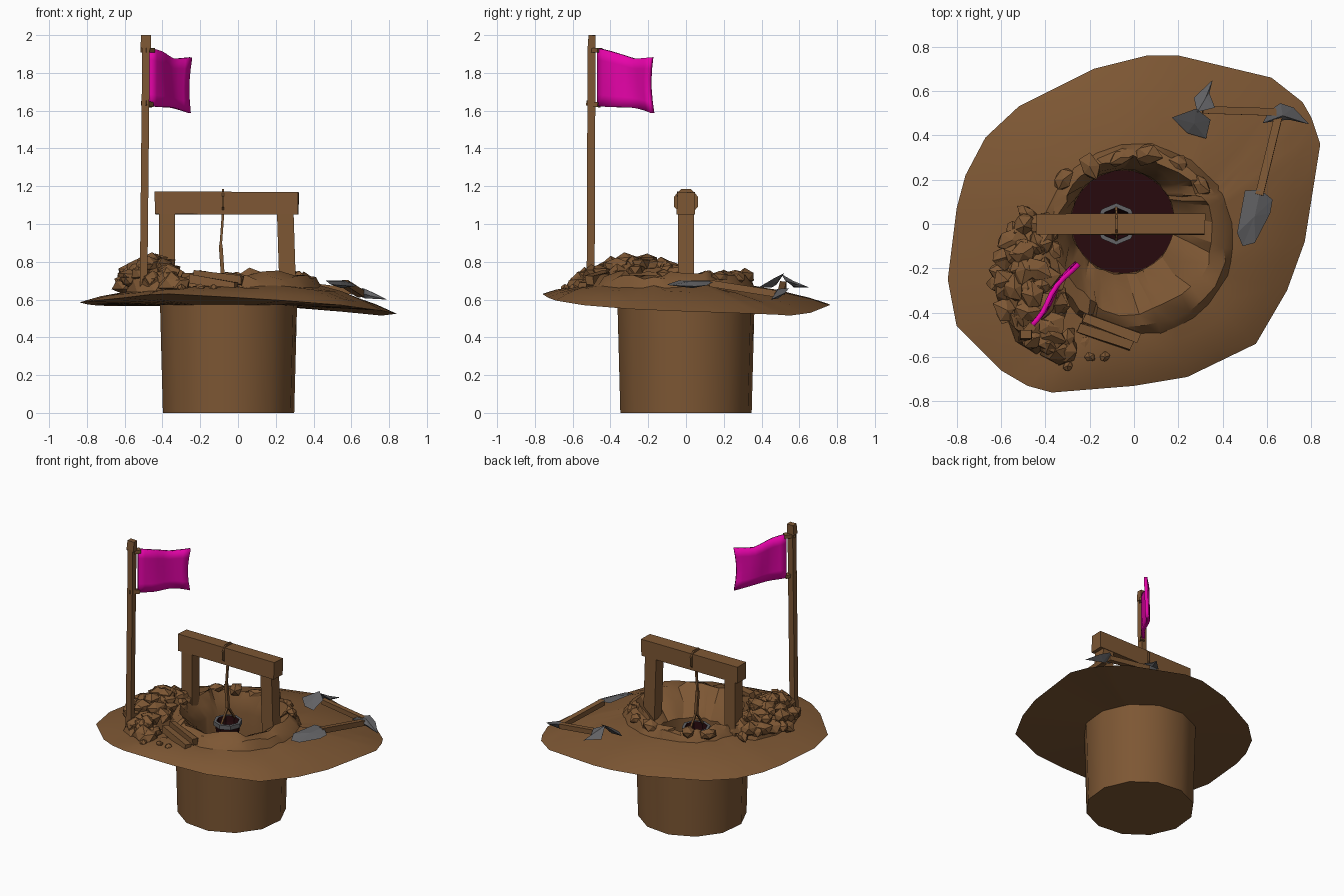
import bpy, bmesh, math, random
from mathutils import Vector, Matrix

if "Cube" in bpy.data.objects:
    bpy.data.objects.remove(bpy.data.objects["Cube"])

random.seed(4)
J = lambda a: random.uniform(-a, a)


def material(name, rgb):
    m = bpy.data.materials.new(name)
    m.diffuse_color = (*rgb, 1)
    m.use_nodes = True
    m.node_tree.nodes["Principled BSDF"].inputs["Base Color"].default_value = m.diffuse_color
    return m


BROWN = material("earth_brown", (0.205, 0.095, 0.034))
DARK = material("hole_dark", (0.02, 0.003, 0.004))
GREY = material("iron_grey", (0.125, 0.125, 0.132))
PINK = material("flag_magenta", (0.84, 0.001, 0.42))


def finish(name, bm, *mats, smooth=None):
    bmesh.ops.recalc_face_normals(bm, faces=bm.faces)
    me = bpy.data.meshes.new(name)
    bm.to_mesh(me)
    bm.free()
    ob = bpy.data.objects.new(name, me)
    bpy.context.collection.objects.link(ob)
    for m in mats:
        me.materials.append(m)
    if smooth:
        bpy.ops.object.select_all(action='DESELECT')
        ob.select_set(True)
        bpy.context.view_layer.objects.active = ob
        bpy.ops.object.shade_smooth_by_angle(angle=math.radians(smooth))
    return ob


def bar(name, a, b, w, d, mat=BROWN, taper=1.0, jit=0.0, sides=4):
    """Beam (or many-sided rod) from point a to point b."""
    a, b = Vector(a), Vector(b)
    bm = bmesh.new()
    ax = (b - a).normalized()
    side = Vector((0, 1, 0)) if abs(ax.y) < 0.7 else Vector((1, 0, 0))
    u = (side - ax * side.dot(ax)).normalized()
    v = ax.cross(u)
    rings = []
    for p, s in ((a, 1), (b, taper)):
        ring = []
        for k in range(sides):
            t = math.tau * (k + 0.5) / sides
            f = 0.5 / math.cos(math.pi / sides)
            q = p + u * math.cos(t) * f * d * s + v * math.sin(t) * f * w * s
            ring.append(bm.verts.new(q + Vector((J(jit), J(jit), J(jit)))))
        rings.append(ring)
    for k in range(sides):
        bm.faces.new((rings[0][k], rings[0][k - 1], rings[1][k - 1], rings[1][k]))
    bm.faces.new(rings[0])
    bm.faces.new(rings[1])
    return finish(name, bm, mat)


def plate(name, pts, thick, mat=GREY, ridge=0.0):
    """Flat iron piece: an outline fanned to a raised centre, with a lower side."""
    bm = bmesh.new()
    top = [bm.verts.new(p) for p in pts]
    mid = sum((Vector(p) for p in pts), Vector()) / len(pts)
    c1 = bm.verts.new(mid + Vector((0, 0, ridge)))
    c2 = bm.verts.new(mid - Vector((0, 0, thick)))
    for k in range(len(top)):
        bm.faces.new((top[k - 1], top[k], c1))
        bm.faces.new((top[k], top[k - 1], c2))
    return finish(name, bm, mat)


# ---- ground: irregular disc with a berm ring, a bowl and a hole with a dark floor
EDGE = [(.06, .76, .575), (.2, .76, .57), (.62, .66, .53), (.76, .55, .515), (.8, .48, .52),
        (.84, .36, .525), (.77, -.08, .54), (.69, -.3, .55), (.55, -.54, .57), (.24, -.69, .595),
        (0, -.73, .61), (-.37, -.76, .63), (-.48, -.73, .625), (-.6, -.66, .61), (-.8, -.46, .59),
        (-.84, -.25, .585), (-.8, .07, .575), (-.76, .22, .57), (-.67, .39, .565),
        (-.52, .53, .565), (-.18, .7, .57)]
edge = []
for k, p in enumerate(EDGE):
    p, q = Vector(p), Vector(EDGE[(k + 1) % len(EDGE)])
    edge += [p, (p + q) / 2]
# rings: centre x, centre y, radius, z, jitter
RINGS = [(.02, -.07, .43, .668, .008), (.015, -.07, .40, .715, .018), (0, -.05, .35, .735, .02),
         (-.03, -.02, .29, .66, .015), (-.05, .01, .235, .58, .006), (-.05, .01, .232, .3, 0)]
bm = bmesh.new()
dirs = [Vector((p.x + .05, p.y, 0)).normalized() for p in edge]
loops = [[bm.verts.new((p.x, p.y, p.z)) for p in edge]]
outer = [Vector((.02, -.07, .668)) + d * .43 for d in dirs]
for f in (.25, .7):
    loops.append([bm.verts.new(p.lerp(o, f) + Vector((0, 0, .012 + J(.004)))) for p, o in zip(edge, outer)])
for cx, cy, r, z, j in RINGS:
    loops.append([bm.verts.new((cx + d.x * (r + J(j)), cy + d.y * (r + J(j)), z + J(j))) for d in dirs])
under = [bm.verts.new((-.05 + d.x * .33, d.y * .33, .57)) for d in dirs]
n = len(edge)
for a, b in zip([under] + loops[:-1], loops):
    for k in range(n):
        bm.faces.new((a[k - 1], a[k], b[k], b[k - 1]))
bm.faces.new(loops[-1]).material_index = 1
finish("ground_mound", bm, BROWN, DARK, smooth=28)

# ---- shaft below the ground
bm = bmesh.new()
low, high = [[bm.verts.new((-.05 + r * math.cos(math.tau * (k + .3) / 12), r * math.sin(math.tau * (k + .3) / 12), z))
              for k in range(12)] for r, z in ((.352, 0), (.368, .6))]
for k in range(12):
    bm.faces.new((low[k - 1], low[k], high[k], high[k - 1]))
bm.faces.new(low)
finish("earth_shaft", bm, BROWN, smooth=40)


# ---- rubble heap: one low mound with many angular rocks
def rock(bm, c, s, squash=(1, 1, .8), jit=.28):
    r = bmesh.ops.create_icosphere(bm, subdivisions=1, radius=1)
    rot = Matrix.Rotation(J(3), 3, 'Z')
    for v in r["verts"]:
        q = v.co * (1 + J(jit))
        v.co = Vector(c) + rot @ Vector([q[i] * squash[i] * s for i in range(3)])


bm = bmesh.new()
r = bmesh.ops.create_icosphere(bm, subdivisions=2, radius=1)
for v in r["verts"]:
    v.co = Vector((-.44 + v.co.x * .16, -.27 + v.co.y * .32, .64 + max(v.co.z, 0) * .15))
for _ in range(58):
    t, d = random.uniform(0, math.tau), math.sqrt(random.random())
    x, y = -.46 + .15 * d * math.cos(t), -.26 + .33 * d * math.sin(t)
    x += max(0, -.42 - y) * .8
    if math.hypot(x + .05, y) > .33:
        rock(bm, (x, y, .675 + .13 * (1 - d * d)), random.uniform(.04, .065), (1.15, .9, .8))
# lumps set into the back rim and loose stones on the front slope
for x, y in ((-.06, .3), (.06, .31), (.2, .27), (-.32, .2), (-.2, .26), (.3, .18)):
    rock(bm, (x, y, .72), random.uniform(.04, .055), (1.3, 1, .8))
for x, y in ((-.2, -.6), (-.13, -.6), (-.3, -.64), (-.22, -.53)):
    rock(bm, (x, y, .66), .025)
finish("rubble_heap", bm, BROWN)

# ---- planks lying in front
bar("plank_upper", (-.23, -.42, .725), (.02, -.51, .70), .05, .045, jit=.006)
bar("plank_lower", (-.25, -.47, .71), (-.01, -.55, .67), .04, .04, jit=.006)

# ---- hoist frame
bar("left_post", (-.375, 0, .6), (-.375, 0, 1.07), .085, .085)
bar("right_post", (.265, 0, .6), (.25, 0, 1.07), .088, .085)
bar("cross_beam", (-.44, 0, 1.11), (.32, 0, 1.11), .118, .094, jit=.004)

# ---- rope, its wrap round the beam, and the bucket
bar("rope_wrap", (-.084, 0, 1.118), (-.074, 0, 1.118), .135, .125, sides=8)
bar("rope_upper", (-.079, 0, 1.06), (-.092, 0, .88), .013, .013)
bar("rope_lower", (-.092, 0, .89), (-.08, 0, .72), .02, .02)
for s in (-1, 1):
    bar("bucket_bail", (-.08, 0, .73), (-.08, s * .08, .62), .012, .012)
bm = bmesh.new()
prof = [(.065, .50), (.085, .605), (.094, .605), (.094, .635), (.074, .635), (.07, .59), (.055, .53)]
rows = [[bm.verts.new((-.08 + r * math.cos(math.tau * k / 8), r * math.sin(math.tau * k / 8), z))
         for k in range(8)] for r, z in prof]
for i in range(len(rows) - 1):
    for k in range(8):
        f = bm.faces.new((rows[i][k - 1], rows[i][k], rows[i + 1][k], rows[i + 1][k - 1]))
        f.material_index = 1 if i in (1, 2, 3) else 0
bm.faces.new(rows[0])
bm.faces.new(rows[-1])
finish("bucket", bm, DARK, GREY)

# ---- flagpole and flag
bar("flag_pole", (-.5, -.505, .66), (-.487, -.5, 1.94), .04, .042)
bar("pole_cap", (-.489, -.5, 1.93), (-.487, -.497, 2.0), .056, .042, taper=.9)
bar("upper_tie", (-.50, -.51, 1.92), (-.455, -.455, 1.92), .025, .04)
bar("lower_tie", (-.50, -.52, 1.64), (-.46, -.46, 1.63), .025, .03)
bm = bmesh.new()
cols = []
for i in range(9):
    t = i / 8
    col = []
    for k in range(6):
        s = k / 5
        w = .013 * math.sin(t * 6.5 + s * .9) * min(1, t * 3)
        top = 1.93 - .05 * min(1, t * 1.6) + .004 * math.sin(t * 7)
        bot = 1.625 - .035 * t * t - .004 * math.sin(t * 7)
        pull = .012 * math.sin(math.pi * s) * t
        x, y = -.467 + (.208 - pull) * t, -.465 + (.291 - pull) * t
        col.append(bm.verts.new((x + .8 * w, y - .57 * w, bot + (top - bot) * s)))
    cols.append(col)
for a, b in zip(cols, cols[1:]):
    for k in range(5):
        bm.faces.new((a[k], b[k], b[k + 1], a[k + 1]))
flag = finish("flag", bm, PINK, smooth=40)
mod = flag.modifiers.new("cloth_thickness", 'SOLIDIFY')
mod.thickness, mod.offset = .022, 0

# ---- spade with a pick head, and a second digging tool
bar("spade_handle", (.65, .48, .63), (.565, .13, .685), .036, .036)
plate("spade_blade", [(.5, .15, .70), (.57, .155, .70), (.625, .11, .675), (.615, .05, .67),
                      (.545, -.085, .675), (.49, -.1, .68), (.465, -.04, .70)], .025, ridge=.012)
plate("pick_head", [(.58, .455, .645), (.61, .51, .655), (.66, .545, .66), (.72, .525, .635),
                    (.79, .45, .60), (.7, .47, .62), (.64, .465, .64)], .03, ridge=.02)
bar("mattock_handle", (.64, .505, .64), (.31, .515, .68), .034, .034)
plate("mattock_blade", [(.17, .48, .68), (.28, .52, .74), (.345, .47, .715), (.325, .385, .665), (.24, .41, .665)],
      .03, ridge=.01)
plate("mattock_fin", [(.355, .65, .665), (.27, .57, .665), (.285, .505, .735), (.365, .525, .70), (.34, .59, .68)],
      .02, ridge=.01)
